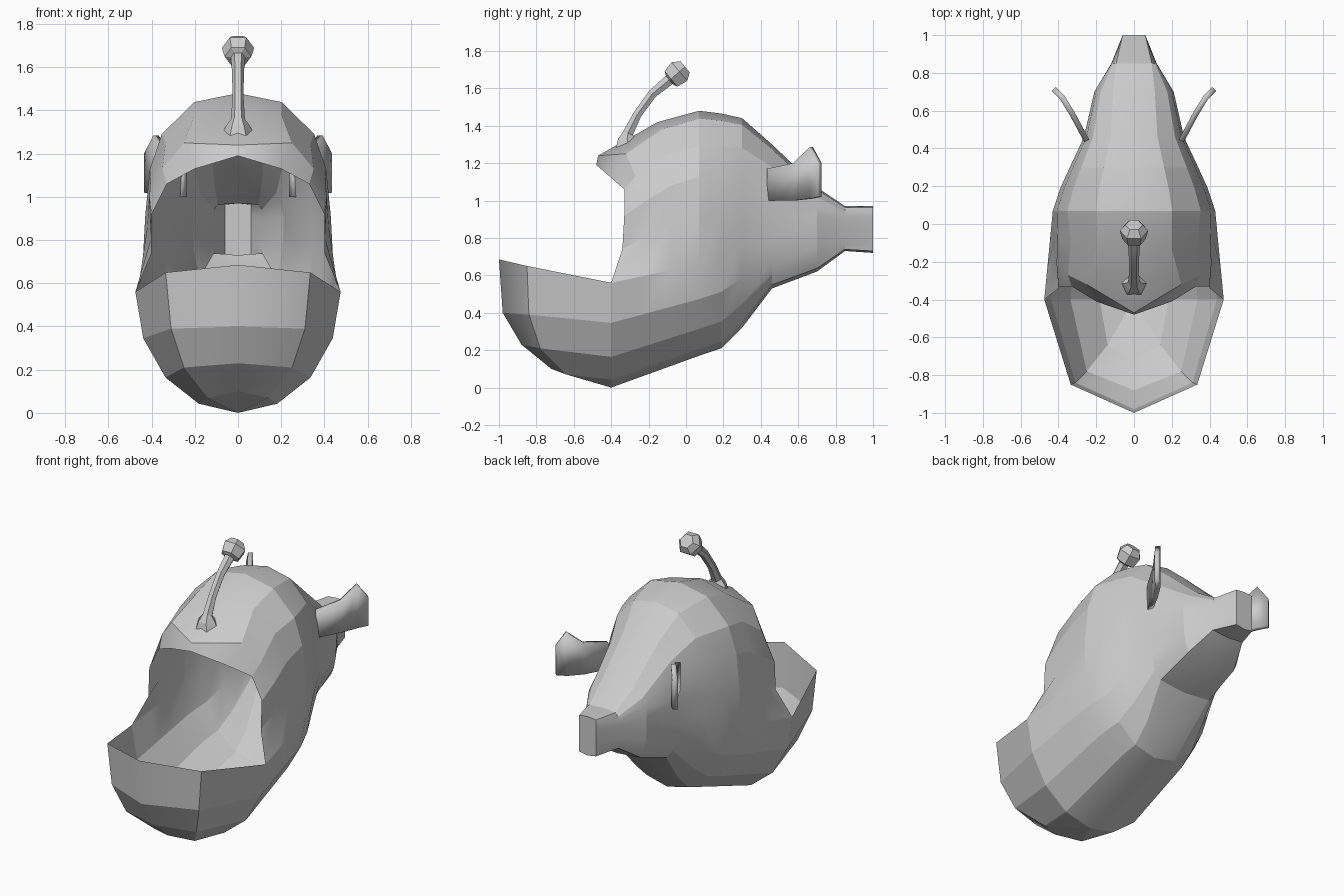
import bpy, bmesh, math
from mathutils import Vector

if "Cube" in bpy.data.objects:
    bpy.data.objects.remove(bpy.data.objects["Cube"])


def make_object(name, columns, mirror=True, closed=False, caps=(), thickness=0):
    """Loft neighbouring columns of points into a quad skin."""
    bm = bmesh.new()
    grid = [[bm.verts.new(p) for p in col] for col in columns]
    for a, b in zip(grid, grid[1:]):
        n = min(len(a), len(b))
        for i in range(n if closed else n - 1):
            j = (i + 1) % n
            bm.faces.new((a[i], b[i], b[j], a[j]))
    for c in caps:
        bm.faces.new(grid[c])
    bmesh.ops.remove_doubles(bm, verts=bm.verts, dist=0.0005)
    bmesh.ops.recalc_face_normals(bm, faces=bm.faces)
    me = bpy.data.meshes.new(name)
    bm.to_mesh(me)
    bm.free()
    ob = bpy.data.objects.new(name, me)
    bpy.context.collection.objects.link(ob)
    if thickness:
        mod = ob.modifiers.new("Thickness", 'SOLIDIFY')
        mod.thickness = thickness
        mod.offset = 0
    if mirror:
        mod = ob.modifiers.new("Mirror", 'MIRROR')
        mod.use_clip = True
    bpy.ops.object.select_all(action='DESELECT')
    ob.select_set(True)
    bpy.context.view_layer.objects.active = ob
    bpy.ops.object.shade_smooth_by_angle(angle=math.radians(16))
    return ob


UPPER = [(1.0, .3), (.95, .57), (.82, .77), (.47, .95), (0, 1)]


def section(y, w, zbot, zmid, ztop, box_low=0, box_up=0):
    """Half cross-section: elliptical belly below, domed back above."""
    pts = []
    for i in range(5):
        t = math.radians(90 - 22.5 * i)
        x = math.cos(t) if i else 0
        if i:
            x += (1 - x) * box_low
        pts.append((w * x, y, zmid - (zmid - zbot) * math.sin(t)))
    for x, u in UPPER:
        if u < 1:
            x += (1 - x) * box_up
        pts.append((w * x, y, zmid + (ztop - zmid) * u))
    return pts


# body: jaw bowl front, mouth edge, brow, then sections back to the tail
pole = (0, -.40, 0)
jaw_centre = [pole, (0, -.72, .10), (0, -.88, .23), (0, -.98, .40), (0, -1, .685)]
jaw_corner = [pole, (.14, -.64, .07), (.25, -.78, .21), (.31, -.84, .39), (.335, -.85, .65)]
corner = section(-.40, .475, 0, .56, 1)[:5]
widest = section(.07, .43, .17, .66, 1.48)


def blend(t):
    return [Vector(a).lerp(Vector(b), t) for a, b in zip(corner, widest)]


lip = [(.40, -.34, .74), (.40, -.33, .92), (.33, -.33, 1.06), (.20, -.41, 1.13), (0, -.48, 1.19)]
brow = [(.405, -.22, .80), (.41, -.21, 1.0), (.35, -.27, 1.13), (.25, -.32, 1.25), (0, -.47, 1.24)]
forehead = [(.42, -.08, .86), (.405, -.08, 1.08), (.335, -.10, 1.25), (.20, -.13, 1.38), (0, -.15, 1.42)]
body = [jaw_centre, jaw_corner,
        corner + lip, blend(.35) + brow, blend(.68) + forehead, widest,
        section(.19, .39, .21, .70, 1.465),
        section(.30, .34, .32, .75, 1.44, .1),
        section(.46, .265, .53, .78, 1.30, .5),
        section(.70, .21, .62, .84, 1.07, .7, .1),
        section(.85, .12, .73, .85, .97, .9, .6),
        section(1.0, .06, .72, .85, .97, 1, 1)]
make_object("body", body, caps=(-1,))

# side fins
fin = [(.25, .44, 1.0, 1.17), (.325, .58, 1.0, 1.20), (.38, .67, 1.01, 1.285), (.425, .715, 1.02, 1.20)]
make_object("side_fins", [[(x, y, lo), (x, y, hi)] for x, y, lo, hi in fin], thickness=.03)

# lure stalk with bulb: (y, z, radius) along the path
path = [(-.31, 1.29, .075), (-.315, 1.33, .055), (-.31, 1.36, .032), (-.26, 1.46, .026),
        (-.18, 1.57, .027), (-.09, 1.645, .033), (-.08, 1.65, .062),
        (-.035, 1.69, .075), (-.005, 1.715, .045)]
rings = []
for i, (y, z, r) in enumerate(path):
    a, b = path[max(i - 1, 0)], path[min(i + 1, len(path) - 1)]
    d = Vector((0, b[0] - a[0], b[1] - a[1])).normalized()
    side = Vector((1, 0, 0))
    up = side.cross(d)
    rings.append([Vector((0, y, z)) + r * (math.cos(k * math.pi / 3) * side + math.sin(k * math.pi / 3) * up)
                  for k in range(6)])
make_object("lure", rings, mirror=False, closed=True, caps=(0, -1))
